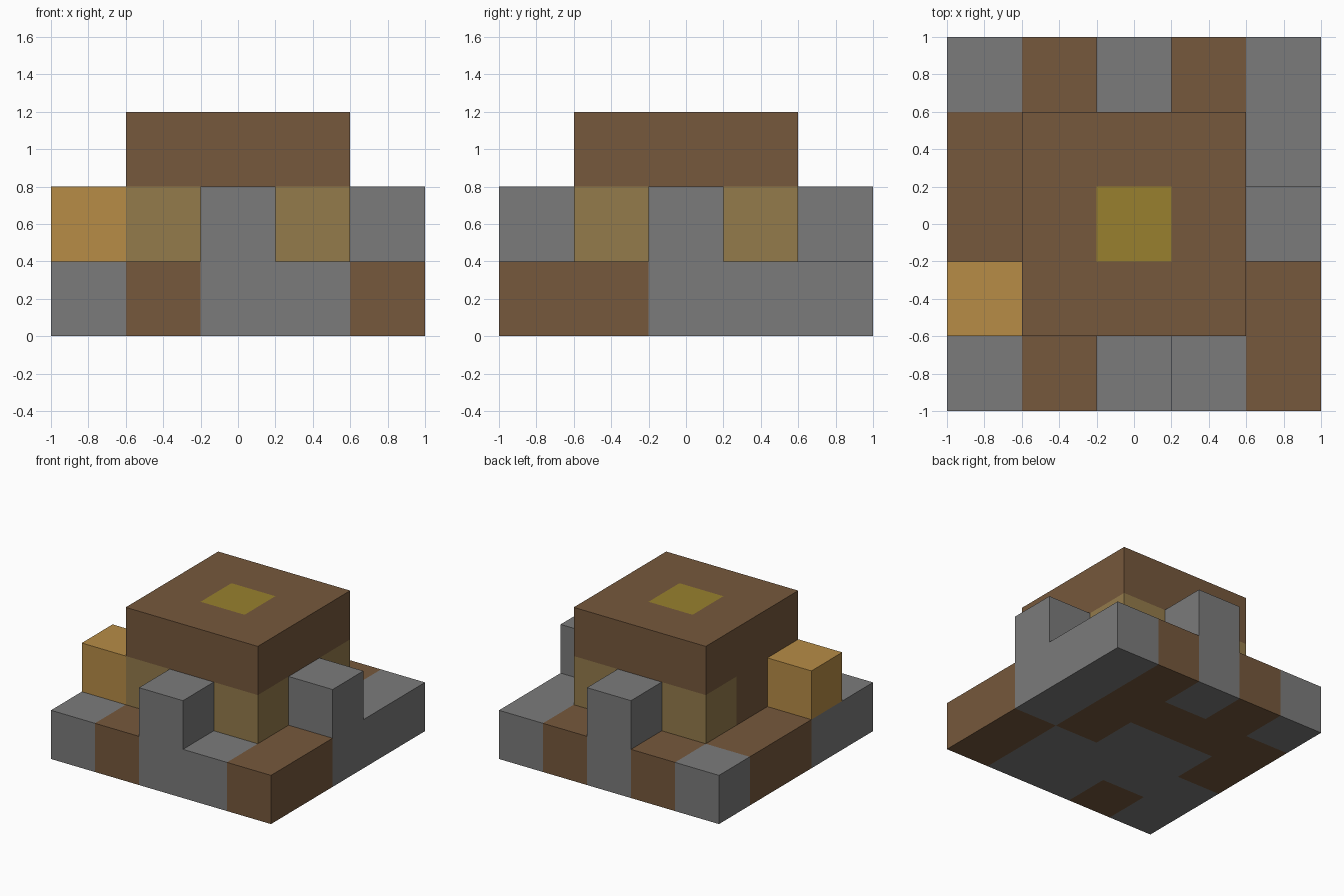
import bpy
import bmesh
from mathutils import Vector

if "Cube" in bpy.data.objects:
    bpy.data.objects.remove(bpy.data.objects["Cube"], do_unlink=True)

CELL = 0.4


def linear(v):
    v /= 255
    return v / 12.92 if v <= 0.04045 else ((v + 0.055) / 1.055) ** 2.4


def material(name, rgb):
    colour = (*[linear(c) for c in rgb], 1)
    mat = bpy.data.materials.new(name)
    mat.use_nodes = True
    mat.diffuse_color = colour
    bsdf = next(n for n in mat.node_tree.nodes if n.type == "BSDF_PRINCIPLED")
    bsdf.inputs["Base Color"].default_value = colour
    return mat


# One letter per colour: stone, earth, tan wood, olive wood, yellow
LETTERS = "SETOY"
MATS = [
    material("stone grey", (123, 123, 123)),
    material("earth brown", (118, 88, 60)),
    material("tan wood", (183, 140, 70)),
    material("olive wood", (148, 123, 75)),
    material("dull yellow", (152, 128, 46)),
]


def block(name, col, row, layer, cells, top_cells=None):
    """Slab of square cells; rows of letters run front to back."""
    nx, ny = len(cells[0]), len(cells)
    bm = bmesh.new()
    bmesh.ops.create_grid(bm, x_segments=nx, y_segments=ny, size=0.5)
    bmesh.ops.scale(bm, vec=(nx * CELL, ny * CELL, 1), verts=bm.verts)
    bmesh.ops.translate(bm, vec=(nx * CELL / 2, ny * CELL / 2, 0), verts=bm.verts)
    grown = bmesh.ops.extrude_face_region(bm, geom=bm.faces[:])["geom"]
    raised = [g for g in grown if isinstance(g, bmesh.types.BMVert)]
    bmesh.ops.translate(bm, vec=(0, 0, CELL), verts=raised)
    bmesh.ops.recalc_face_normals(bm, faces=bm.faces)
    bm.normal_update()
    # Colour each face from the cell it belongs to
    for face in bm.faces:
        inside = face.calc_center_median() - face.normal * CELL / 2
        i, j = int(inside.x / CELL), int(inside.y / CELL)
        pattern = top_cells if top_cells and face.normal.z > 0.5 else cells
        face.material_index = LETTERS.index(pattern[j][i])
    mesh = bpy.data.meshes.new(name)
    bm.to_mesh(mesh)
    bm.free()
    for mat in MATS:
        mesh.materials.append(mat)
    obj = bpy.data.objects.new(name, mesh)
    obj.location = Vector((col * CELL - 1, row * CELL - 1, layer * CELL))
    bpy.context.collection.objects.link(obj)
    return obj


# Patchwork ground slab
block("ground_slab", 0, 0, 0, ["SESSE", "SSSSE", "ESSES", "EEEES", "SESES"])

# Walls with a brown panel in the middle of the right side
block("house_walls", 1, 1, 1, ["OOO", "EOO", "OOO"])

# Flat roof with a yellow patch on top
block("flat_roof", 1, 1, 2, ["EEE"] * 3, ["EEE", "EYE", "EEE"])

# Stone pillars against three walls
for name, col, row in (("front_pillar", 2, 0), ("back_pillar", 2, 4), ("left_pillar", 4, 2)):
    block(name, col, row, 1, ["S"])

# Wooden crate beside the right wall
block("wooden_crate", 0, 1, 1, ["T"])
